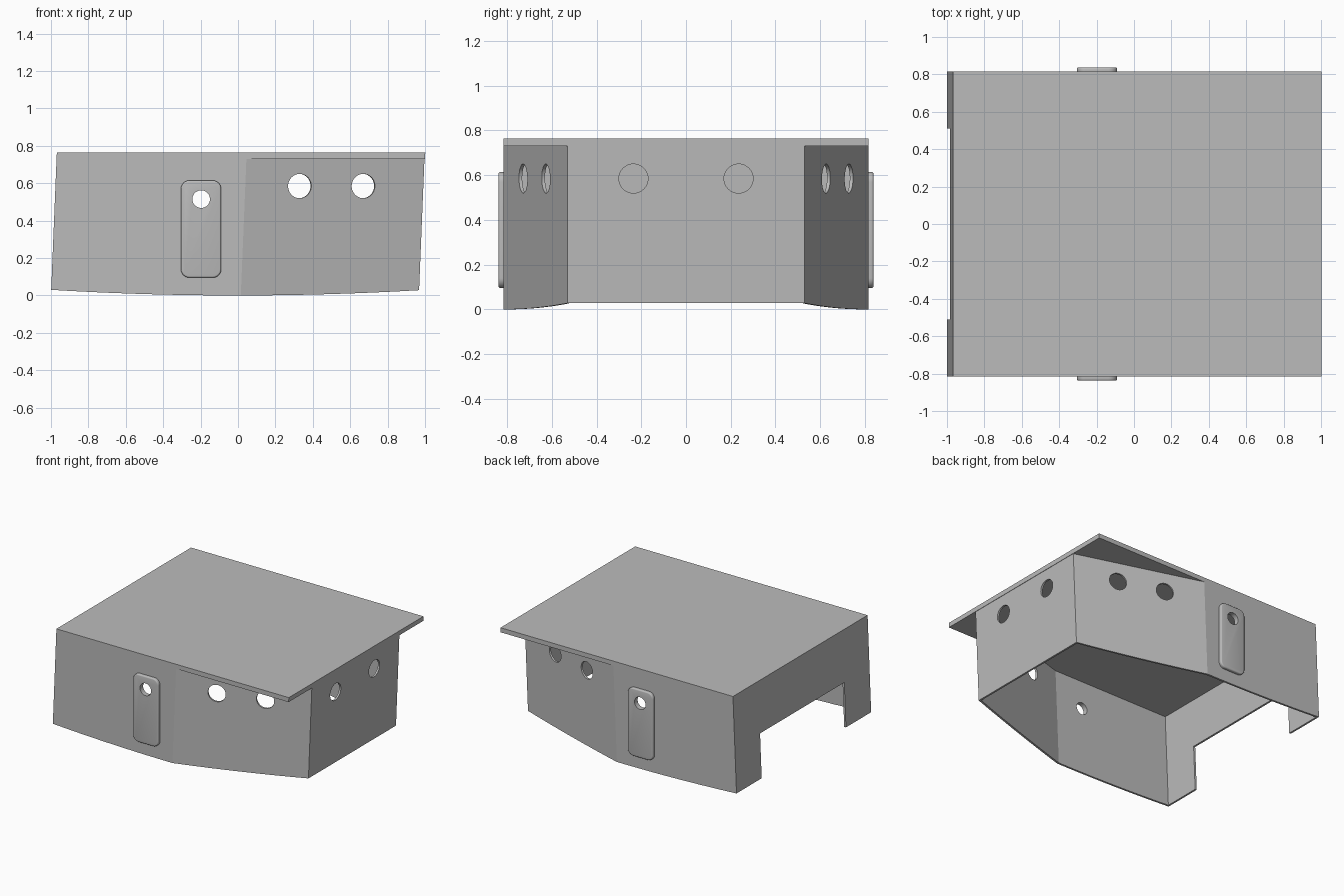
import bpy, bmesh, math
from mathutils import Vector, Matrix

cube = bpy.data.objects.get("Cube")
if cube:
    bpy.data.objects.remove(cube, do_unlink=True)

LEAN = 0.041        # ends lean forward with height
HALF_W = 0.815      # half width of the straight walls
NOSE_W = 0.53       # half width of the nose panel
BACK, KNEE, NOSE = -1.0, 0.015, 0.967
ROOF_Z, TOP_Z = 0.73, 0.765
HOLE_Z, HOLE_R = 0.585, 0.065

grey = bpy.data.materials.new("plain grey")
grey.use_nodes = True
colour = (0.5, 0.5, 0.5, 1)
grey.diffuse_color = colour
grey.node_tree.nodes["Principled BSDF"].inputs["Base Color"].default_value = colour


def make_object(name, bm):
    mesh = bpy.data.meshes.new(name)
    bm.to_mesh(mesh)
    bm.free()
    ob = bpy.data.objects.new(name, mesh)
    mesh.materials.append(grey)
    bpy.context.collection.objects.link(ob)
    return ob


def activate(ob):
    bpy.ops.object.select_all(action='DESELECT')
    ob.select_set(True)
    bpy.context.view_layer.objects.active = ob


def apply_modifier(ob, kind, **settings):
    mod = ob.modifiers.new(kind.title(), kind)
    for key, value in settings.items():
        setattr(mod, key, value)
    activate(ob)
    bpy.ops.object.modifier_apply(modifier=mod.name)


def box_mesh(low, high):
    bm = bmesh.new()
    low, high = Vector(low), Vector(high)
    bmesh.ops.create_cube(bm, size=1)
    for v in bm.verts:
        v.co = (low + high) / 2 + v.co * (high - low)
    return bm


def cut(ob, bm):
    cutter = make_object("cutter", bm)
    cutter.hide_render = True
    apply_modifier(ob, 'BOOLEAN', operation='DIFFERENCE', solver='EXACT', object=cutter)
    bpy.data.objects.remove(cutter, do_unlink=True)


def drill(ob, centre, axis, radius, depth=0.2):
    bm = bmesh.new()
    turn = Vector(axis).to_track_quat('Z', 'Y').to_matrix().to_4x4()
    bmesh.ops.create_cone(bm, cap_ends=True, segments=48, radius1=radius, radius2=radius,
                          depth=depth, matrix=Matrix.Translation(centre) @ turn)
    cut(ob, bm)


def smooth(ob, degrees):
    activate(ob)
    bpy.ops.object.shade_smooth_by_angle(angle=math.radians(degrees))


# Wall shell: plan outline with a gently bowed lower edge
def run(a, b, steps):
    return [Vector(a).lerp(Vector(b), i / steps) for i in range(steps)]


outline = (run((BACK, -HALF_W), (KNEE, -HALF_W), 10)
           + run((KNEE, -HALF_W), (NOSE, -NOSE_W), 10)
           + run((NOSE, -NOSE_W), (NOSE, NOSE_W), 1)
           + run((NOSE, NOSE_W), (KNEE, HALF_W), 10)
           + run((KNEE, HALF_W), (BACK, HALF_W), 10)
           + run((BACK, HALF_W), (BACK, -HALF_W), 1))
bm = bmesh.new()
lower, upper = [], []
for p in outline:
    z = 0.03 * p.x ** 2
    lower.append(bm.verts.new((p.x + LEAN * z, p.y, z)))
    upper.append(bm.verts.new((p.x + LEAN * ROOF_Z, p.y, ROOF_Z)))
for i in range(len(outline)):
    j = (i + 1) % len(outline)
    bm.faces.new((lower[i], lower[j], upper[j], upper[i]))
shell = make_object("wall_shell", bm)
apply_modifier(shell, 'SOLIDIFY', thickness=0.015, offset=-1, use_even_offset=True)

# Wide notch in the rear panel
cut(shell, box_mesh((-1.1, -0.51, -0.1), (-0.9, 0.51, 0.37)))

# Round holes in the slanted walls, nose panel and side walls
slope = (HALF_W - NOSE_W) / (NOSE - KNEE)
badge_hole = (-0.197, 0.515, 0.047)
for side in (-1, 1):
    for x in (0.33, 0.67):
        y = HALF_W - slope * (x - KNEE - LEAN * HOLE_Z)
        drill(shell, (x, side * y, HOLE_Z), (slope, side, 0), HOLE_R)
    drill(shell, (NOSE + LEAN * HOLE_Z, side * 0.235, HOLE_Z), (1, 0, 0), HOLE_R)
    x, z, r = badge_hole
    drill(shell, (x, side * HALF_W, z), (0, 1, 0), r)
smooth(shell, 10)

# Flat roof plate overhanging the slanted walls
bm = box_mesh((BACK, -HALF_W, ROOF_Z), (0.97, HALF_W, TOP_Z))
for v in bm.verts:
    v.co.x += LEAN * v.co.z
make_object("roof_plate", bm)

# Rounded side pads, each with a hole
for side, name in ((-1, "front_side_pad"), (1, "back_side_pad")):
    ys = sorted((side * 0.803, side * 0.838))
    bm = box_mesh((-0.305, ys[0], 0.095), (-0.09, ys[1], 0.615))
    corners = [e for e in bm.edges
               if abs(e.verts[0].co.y - e.verts[1].co.y) > 0.01]
    bmesh.ops.bevel(bm, geom=corners, offset=0.045, segments=6, profile=0.5,
                    affect='EDGES')
    pad = make_object(name, bm)
    apply_modifier(pad, 'BEVEL', width=0.009, segments=3, limit_method='ANGLE',
                   angle_limit=math.radians(40))
    x, z, r = badge_hole
    drill(pad, (x, side * HALF_W, z), (0, 1, 0), r)
    smooth(pad, 35)
